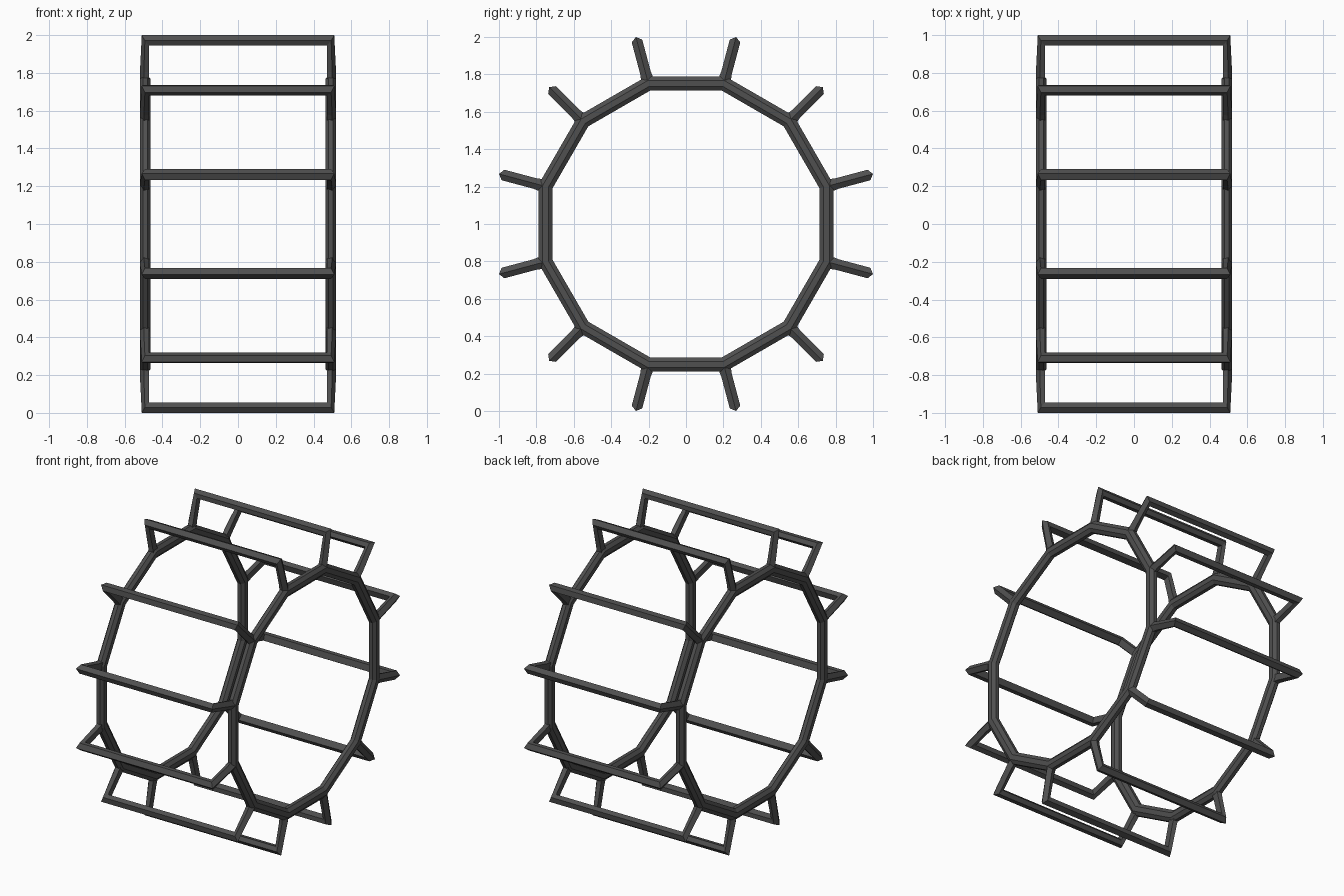
import bpy, bmesh, math

if "Cube" in bpy.data.objects:
    bpy.data.objects.remove(bpy.data.objects["Cube"])

N = 12
CZ = 1.0          # axle height
STEP = 2 * math.pi / N

dark = bpy.data.materials.new("dark_grey_metal")
dark.diffuse_color = (0.08, 0.08, 0.08, 1)
dark.use_nodes = True
dark.node_tree.nodes["Principled BSDF"].inputs["Base Color"].default_value = dark.diffuse_color


def make_object(name, sections, closed):
    """Skin a list of equal-sized point loops into a tube."""
    bm = bmesh.new()
    loops = [[bm.verts.new(p) for p in s] for s in sections]
    n = len(loops[0])
    for i in range(len(loops) if closed else len(loops) - 1):
        a, b = loops[i], loops[(i + 1) % len(loops)]
        for j in range(n):
            k = (j + 1) % n
            bm.faces.new((a[j], a[k], b[k], b[j]))
    if not closed:
        bm.faces.new(loops[0])
        bm.faces.new(loops[-1])
    bmesh.ops.recalc_face_normals(bm, faces=bm.faces)
    me = bpy.data.meshes.new(name)
    bm.to_mesh(me)
    bm.free()
    me.materials.append(dark)
    ob = bpy.data.objects.new(name, me)
    bpy.context.collection.objects.link(ob)
    return ob


def place(x, r, t, ang):
    """Point at axial x, radius r and tangential offset t for a wheel angle."""
    c, s = math.cos(ang), math.sin(ang)
    return (x, r * c - t * s, CZ + r * s + t * c)


# twelve-sided side rings with an octagonal section
for side, name in ((-1, "left_ring"), (1, "right_ring")):
    sections = []
    for i in range(N):
        ang = STEP * (i + 0.5)
        loop = []
        for k in range(8):
            q = math.pi / 4 * (k + 0.5)
            a = 0.0375 * math.cos(q) / math.cos(math.pi / 8)
            w = 0.029 * math.sin(q) / math.cos(math.pi / 8)
            loop.append(place(side * 0.491 + w, (0.751 + a) / math.cos(STEP / 2), 0, ang))
        sections.append(loop)
    make_object(name, sections, True)

# paddle frames: two spokes and a crossbar, pointed on the outside
PROFILE = [(0.030, 0), (0.008, 0.029), (-0.021, 0.021), (-0.021, -0.021), (0.008, -0.029)]
for i in range(N):
    ang = STEP * (i + 0.5)
    base = lambda s: [place(s * (0.491 + a * 0.93), 0.765, t * 1.3, ang) for a, t in PROFILE]
    neck = lambda s: [place(s * (0.491 + a * 0.93), 0.84, t, ang) for a, t in PROFILE]
    corner = lambda s: [place(s * (0.487 + a * 0.75), 1.005 + a, t, ang) for a, t in PROFILE]
    make_object(f"paddle_frame_{i + 1}",
                [base(-1), neck(-1), corner(-1), corner(1), neck(1), base(1)], False)
